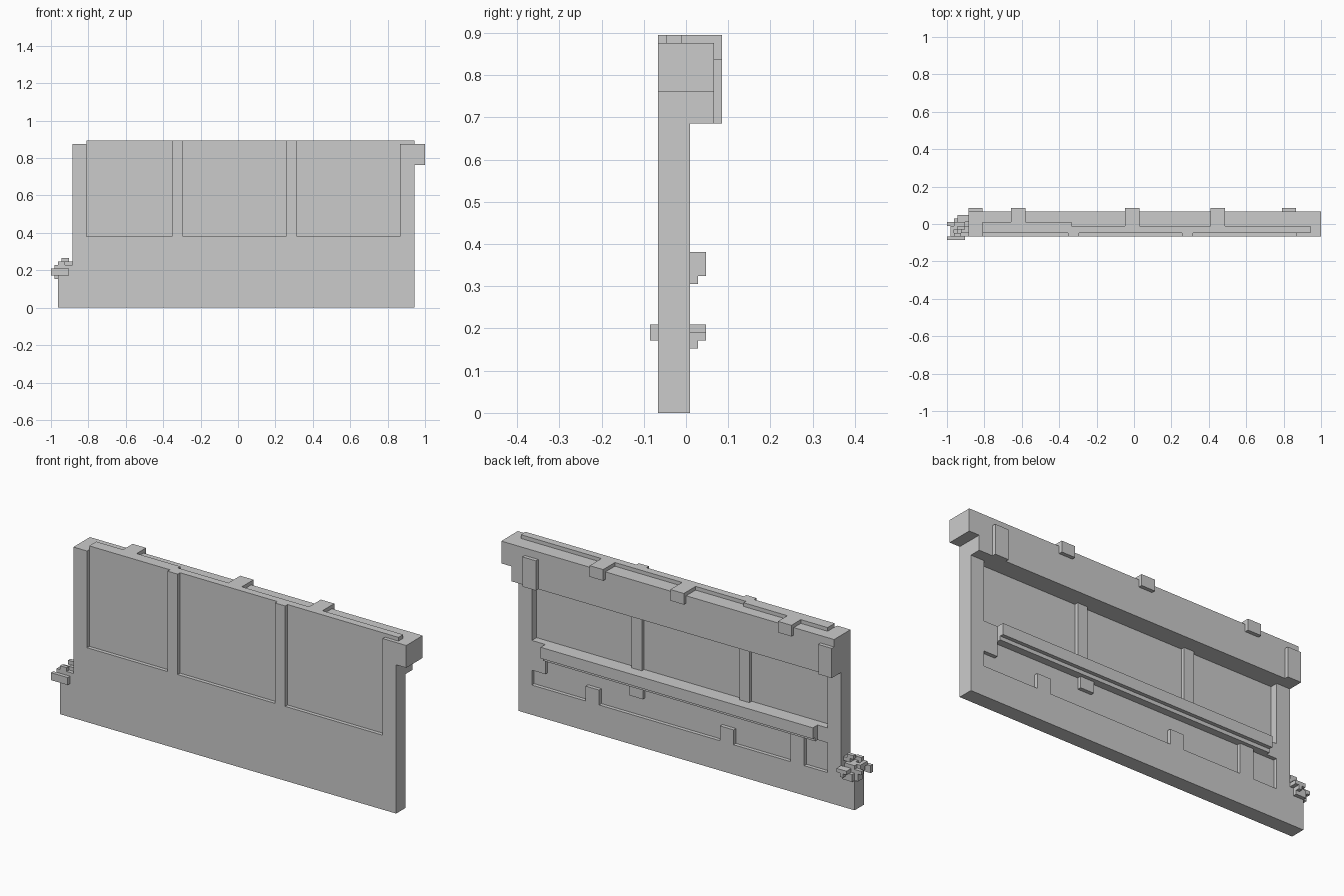
import bpy, bmesh

if "Cube" in bpy.data.objects:
    bpy.data.objects.remove(bpy.data.objects["Cube"])

V = 2 / 105                       # one block unit; all sizes below are in blocks


def pos(i, j, k):
    return (i * V - 1, (j - 4.5) * V, k * V)


def build(name, solids):
    """Each solid is (front outline [(x, z)...], y start, y end)."""
    bm = bmesh.new()
    for outline, y0, y1 in solids:
        face = bm.faces.new([bm.verts.new(pos(x, y0, z)) for x, z in outline])
        ext = bmesh.ops.extrude_face_region(bm, geom=[face])
        moved = [g for g in ext["geom"] if isinstance(g, bmesh.types.BMVert)]
        bmesh.ops.translate(bm, verts=moved, vec=(0, (y1 - y0) * V, 0))
    bmesh.ops.recalc_face_normals(bm, faces=bm.faces)
    mesh = bpy.data.meshes.new(name)
    bm.to_mesh(mesh)
    bm.free()
    ob = bpy.data.objects.new(name, mesh)
    bpy.context.collection.objects.link(ob)
    return ob


def box(x0, x1, y0, y1, z0, z1):
    return ([(x0, z0), (x1, z0), (x1, z1), (x0, z1)], y0, y1)


# Main slab, with the stepped lower left and the overhanging upper right
panel = build("main_panel", [(
    [(2, 0), (102, 0), (102, 40), (105, 40), (105, 46), (6, 46), (6, 10), (2, 10)], 1, 5)])

# Recesses: front windows, back windows, and the notched lower back field
lower_field = [(10, 8), (17, 8), (17, 16), (10, 16)]
notched_field = [(21, 8), (38, 8), (38, 12), (42, 12), (42, 8), (78, 8), (78, 12), (82, 12),
                 (82, 8), (98, 8), (98, 12), (94, 12), (94, 16), (69, 16), (69, 13), (65, 13),
                 (65, 16), (21, 16)]
cutter = build("recess_cutter", [
    box(10, 98, -1, 2, 20, 50), box(10, 98, 3, 7, 20, 36),
    (lower_field, 4, 7), (notched_field, 4, 7)])
cutter.hide_render = True
mod = panel.modifiers.new("recesses", "BOOLEAN")
mod.operation, mod.solver, mod.object = "DIFFERENCE", "EXACT", cutter
bpy.context.view_layer.objects.active = panel
bpy.ops.object.modifier_apply(modifier=mod.name)
bpy.data.objects.remove(cutter)

# Window dividers, front and back
for n, x in enumerate((34, 66), 1):
    build(f"divider_{n}", [box(x, x + 3, 1, 2, 20, 47), box(x, x + 3, 3, 4, 20, 36)])

# Thick upper rail on the back
build("upper_rail", [([(6, 36), (102, 36), (102, 40), (105, 40), (105, 46), (6, 46)], 5, 8)])

# Thin raised strip along the top
build("top_strip", [box(10, 102, 2, 4, 46, 47), box(10, 35, 4, 5, 46, 47)])

# Hooks folded over the rail, and flat plates on its back
for n, x in enumerate((18, 50, 74), 1):
    build(f"hook_{n}", [box(x, x + 4, 4, 9, 46, 47), box(x, x + 4, 8, 9, 44, 46)])
for n, x in enumerate((6, 94), 1):
    build(f"rail_plate_{n}", [box(x, x + 4, 8, 9, 36, 44)])

# Stepped ledge under the back windows
build("ledge", [box(13, 94, 5, 7, 17, 20), box(13, 94, 5, 6, 16, 17)])

# Small cluster of blocks on the lower left step
build("block_cluster", [
    box(0, 5, 0, 1, 9, 11), box(3, 6, 1, 3, 10, 12), box(1, 3, 1, 2, 11, 12),
    box(0, 3, 4, 5, 10, 11), box(1, 2, 2, 4, 10, 12), box(2, 5, 3, 5, 11, 12),
    box(4, 6, 2, 4, 12, 13), box(3, 5, 3, 4, 13, 14), box(2, 4, 1, 2, 12, 13),
    box(2, 5, 5, 6, 8, 10), box(3, 6, 5, 7, 10, 11), box(4, 5, 6, 7, 9, 10),
    box(1, 2, 3, 5, 8, 10)])
